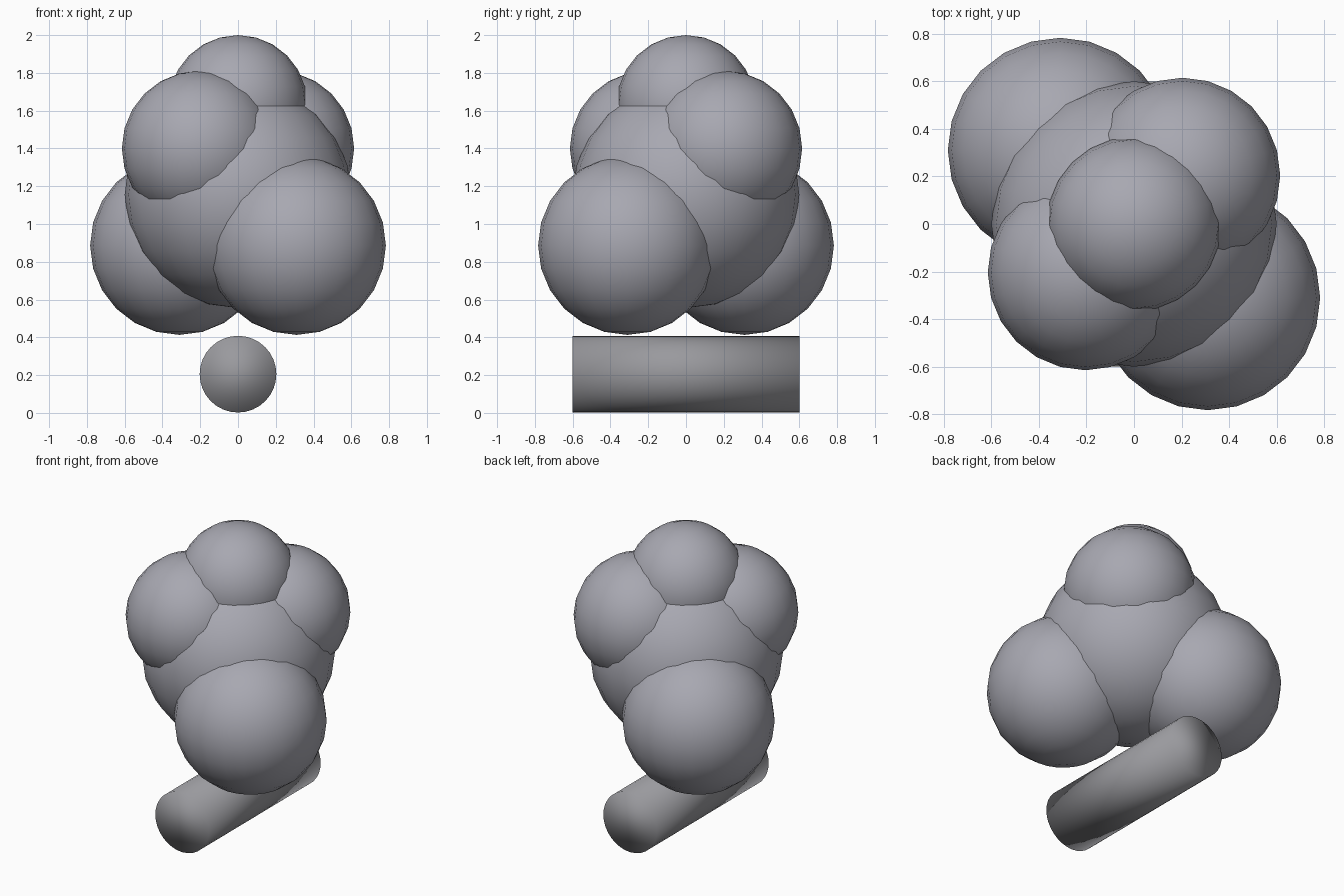
import bpy
from math import radians

if "Cube" in bpy.data.objects:
    bpy.data.objects.remove(bpy.data.objects["Cube"])


def material(name, color):
    m = bpy.data.materials.new(name)
    m.diffuse_color = color
    m.use_nodes = True
    m.node_tree.nodes["Principled BSDF"].inputs["Base Color"].default_value = m.diffuse_color
    return m


def finish(name, mat):
    obj = bpy.context.object
    obj.name = name
    obj.data.materials.append(mat)
    bpy.ops.object.shade_smooth()


leaf_mat = material("leaf_grey", (0.39, 0.39, 0.44, 1))
trunk_mat = material("trunk_grey", (0.32, 0.32, 0.34, 1))


def leaf_ball(name, x, y, z, r):
    bpy.ops.mesh.primitive_uv_sphere_add(segments=24, ring_count=12, radius=r, location=(x, y, z))
    finish(name, leaf_mat)


# Log lying along y, smooth over its end caps
bpy.ops.mesh.primitive_cylinder_add(vertices=32, radius=0.203, depth=1.2,
                                    location=(0, 0, 0.205), rotation=(radians(90), 0, 0))
finish("trunk", trunk_mat)

# Central and top foliage
leaf_ball("foliage_core", 0, 0, 1.155, 0.6)
leaf_ball("foliage_top", 0, 0, 1.633, 0.367)

# Paired foliage balls on opposite diagonals
for s, side in ((1, "a"), (-1, "b")):
    leaf_ball("foliage_lower_" + side, 0.31 * s, -0.31 * s, 0.886, 0.473)
    leaf_ball("foliage_upper_" + side, 0.204 * s, 0.204 * s, 1.4, 0.411)
